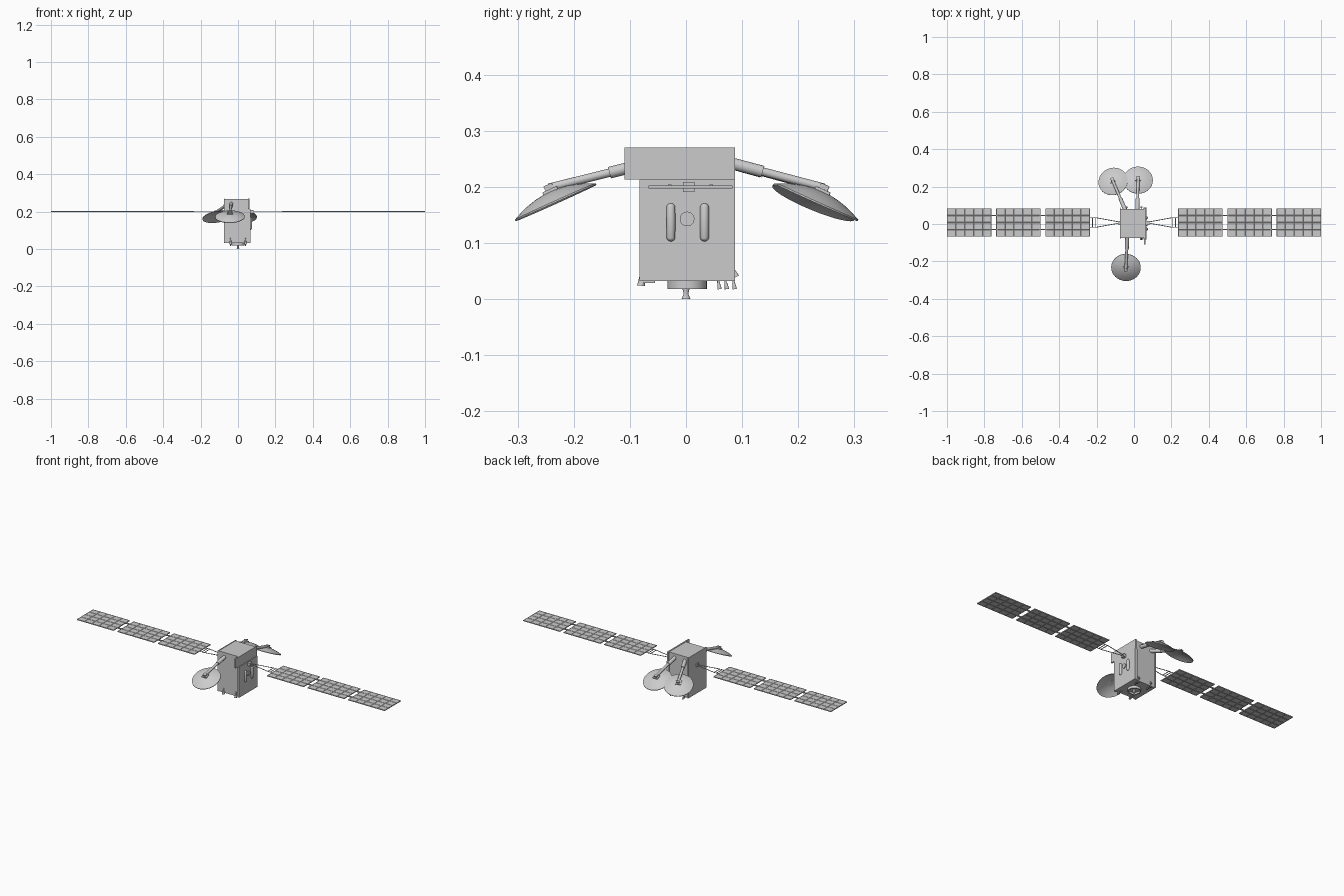
import bpy, bmesh, math
from mathutils import Vector, Matrix

old = bpy.data.objects.get("Cube")
if old:
    bpy.data.objects.remove(old, do_unlink=True)

grey = bpy.data.materials.new("satellite grey")
grey.use_nodes = True
grey.diffuse_color = (0.6, 0.6, 0.6, 1)
grey.node_tree.nodes["Principled BSDF"].inputs["Base Color"].default_value = (0.6, 0.6, 0.6, 1)


def finish(name, bm, matrix=None, smooth=False):
    mesh = bpy.data.meshes.new(name)
    bmesh.ops.recalc_face_normals(bm, faces=bm.faces)
    if matrix:
        bm.transform(matrix)
    bm.to_mesh(mesh)
    bm.free()
    mesh.materials.append(grey)
    ob = bpy.data.objects.new(name, mesh)
    bpy.context.collection.objects.link(ob)
    if smooth:
        bpy.ops.object.select_all(action='DESELECT')
        ob.select_set(True)
        bpy.context.view_layer.objects.active = ob
        bpy.ops.object.shade_smooth_by_angle(angle=math.radians(40))
    return ob


def align(origin, axis):
    turn = Vector(axis).to_track_quat('Z', 'Y').to_matrix().to_4x4()
    return Matrix.Translation(origin) @ turn


def box(name, x, y, z, matrix=None):
    """Box from its three (low, high) ranges."""
    bm = bmesh.new()
    bmesh.ops.create_cube(bm, size=1)
    for v in bm.verts:
        for i, (lo, hi) in enumerate((x, y, z)):
            v.co[i] = lo if v.co[i] < 0 else hi
    return finish(name, bm, matrix)


def rod(name, start, end, r1, r2=None, sides=16):
    start, end = Vector(start), Vector(end)
    bm = bmesh.new()
    bmesh.ops.create_cone(bm, cap_ends=True, segments=sides, radius1=r1,
                          radius2=r1 if r2 is None else r2, depth=(end - start).length)
    return finish(name, bm, align((start + end) / 2, end - start), True)


def lathe(name, profile, matrix, sides=32):
    """Spin a (radius, height) profile around its own z axis."""
    bm = bmesh.new()
    verts = [bm.verts.new((r, 0, z)) for r, z in profile]
    edges = [bm.edges.new(pair) for pair in zip(verts, verts[1:])]
    bmesh.ops.spin(bm, geom=verts + edges, cent=(0, 0, 0), axis=(0, 0, 1),
                   angle=math.tau, steps=sides, use_duplicate=False)
    bmesh.ops.remove_doubles(bm, verts=bm.verts, dist=0.0002)
    return finish(name, bm, matrix, True)


# Body with raised face plates
box("body", (-0.072, 0.06), (-0.076, 0.08), (0.032, 0.268))
box("left_face_plate", (0.06, 0.066), (-0.083, 0.087), (0.032, 0.213))
box("left_top_plate", (0.054, 0.062), (-0.11, 0.087), (0.213, 0.27))
box("right_face_plate", (-0.076, -0.072), (-0.08, 0.087), (0.032, 0.27))
box("back_corner_plate", (0.05, 0.06), (0.08, 0.087), (0.032, 0.213))
box("front_corner_plate", (0.05, 0.06), (-0.083, -0.076), (0.032, 0.213))

# Capsule tanks and round port on the left face
for y in (-0.027, 0.033):
    bm = bmesh.new()
    bmesh.ops.create_uvsphere(bm, u_segments=16, v_segments=12, radius=0.008)
    for v in bm.verts:
        v.co.z += math.copysign(0.026, v.co.z) if abs(v.co.z) > 1e-5 else 0
    finish("side_capsule", bm, Matrix.Translation((0.067, y, 0.137)), True)
rod("side_port", (0.064, 0.002, 0.143), (0.071, 0.002, 0.143), 0.013, sides=24)

# Underside engine ring and nozzle
lathe("engine_ring", [(0.0, 0.028), (0.029, 0.028), (0.029, 0.018), (0.035, 0.018), (0.035, 0.034)],
      Matrix.Translation((0, 0.002, 0)))
lathe("main_nozzle", [(0.0, 0.03), (0.006, 0.028), (0.006, 0.017), (0.004, 0.01),
                      (0.008, 0.0), (0.007, 0.0), (0.003, 0.01)], Matrix.Identity(4), 20)

# Small thrusters on the lower edges
for x in (-0.04, 0.04):
    rod("front_thruster", (x, -0.08, 0.024), (x, -0.077, 0.058), 0.007, 0.002)
    rod("back_thruster", (x, 0.09, 0.04), (x, 0.083, 0.055), 0.005, 0.002)
    box("front_thruster_mount", (x - 0.008, x + 0.008), (-0.078, -0.055), (0.029, 0.034))
    for y in (0.06, 0.073, 0.087):
        rod("bottom_thruster", (x, y, 0.018), (x, y - 0.003, 0.034), 0.004, 0.0015, 12)

# Dish antennas on two-stage arms
dishes = [
    ("front", (-0.036, -0.07, 0.242), (-0.043, -0.233, 0.174)),
    ("back_right", (-0.045, 0.07, 0.245), (-0.112, 0.228, 0.174)),
    ("back_left", (0.018, 0.07, 0.245), (0.022, 0.235, 0.174)),
]
for name, root, centre in dishes:
    root, centre = Vector(root), Vector(centre)
    out = centre - root
    out.z = 0
    out.normalize()
    axis = (out * 0.41 + Vector((0, 0, 0.91))).normalized()
    radius, sag = 0.079, 0.02
    outer = [(radius * t, sag * (1 - t * t)) for t in (0, 0.2, 0.4, 0.6, 0.8, 1)]
    inner = [(r, z - 0.003) for r, z in reversed(outer)]
    lathe(name + "_dish", outer + inner, align(centre, axis))
    apex = centre + axis * sag
    end = apex + axis * 0.007
    joint = root.lerp(end, 0.38)
    rod(name + "_arm_sleeve", root, joint, 0.0105)
    rod(name + "_arm", joint, end, 0.0075)
    facing = math.atan2(out.y, out.x)
    tilt = Matrix.Translation(apex) @ Matrix.Rotation(facing, 4, 'Z') @ Matrix.Rotation(math.atan2(0.41, 0.91), 4, 'Y')
    box(name + "_dish_mount", (-0.014, 0.014), (-0.016, 0.016), (-0.004, 0.004), tilt)
    box(name + "_dish_hinge", (-0.008, 0.008), (-0.009, 0.009), (0.004, 0.013), tilt)

# Solar wings: yoke, hinges and three celled panels on each side
MID_Y, WING_Z = 0.008, 0.2
for s, side in ((1, "left"), (-1, "right")):
    def span(a, b):
        return tuple(sorted((s * a, s * b)))

    box(side + "_yoke_root", span(0.06, 0.082), (MID_Y - 0.013, MID_Y + 0.007), (0.191, 0.209))
    for d in (-1, 1):
        y = MID_Y + d * 0.026
        rod(side + "_yoke_rod", (s * 0.078, MID_Y + d * 0.003, WING_Z), (s * 0.205, y, WING_Z), 0.002, sides=8)
        rod(side + "_yoke_strut", (s * 0.205, y, WING_Z), (s * 0.24, y, WING_Z), 0.002, sides=8)
        for x in (0.474, 0.736):
            hinge_y = MID_Y + d * 0.037
            box(side + "_panel_hinge", span(x - 0.006, x + 0.03), (hinge_y - 0.003, hinge_y + 0.003), (0.198, 0.204))
    for x in (0.207, 0.222):
        rod(side + "_yoke_bar", (s * x, MID_Y - 0.027, WING_Z), (s * x, MID_Y + 0.027, WING_Z), 0.002, sides=8)

    for x in (0.355, 0.618, 0.881):
        bm = bmesh.new()
        bmesh.ops.create_grid(bm, x_segments=5, y_segments=4, size=0.5)
        bmesh.ops.scale(bm, vec=(0.238, 0.15, 1), verts=bm.verts)
        bmesh.ops.solidify(bm, geom=bm.faces[:], thickness=0.005)
        bmesh.ops.recalc_face_normals(bm, faces=bm.faces)
        bm.normal_update()
        cells = [f for f in bm.faces if abs(f.normal.z) > 0.9]
        bmesh.ops.inset_individual(bm, faces=cells, thickness=0.002, depth=-0.001)
        mid = sum(v.co.z for v in bm.verts) / len(bm.verts)
        finish(side + "_solar_panel", bm, Matrix.Translation((s * x, MID_Y, WING_Z - mid)))
